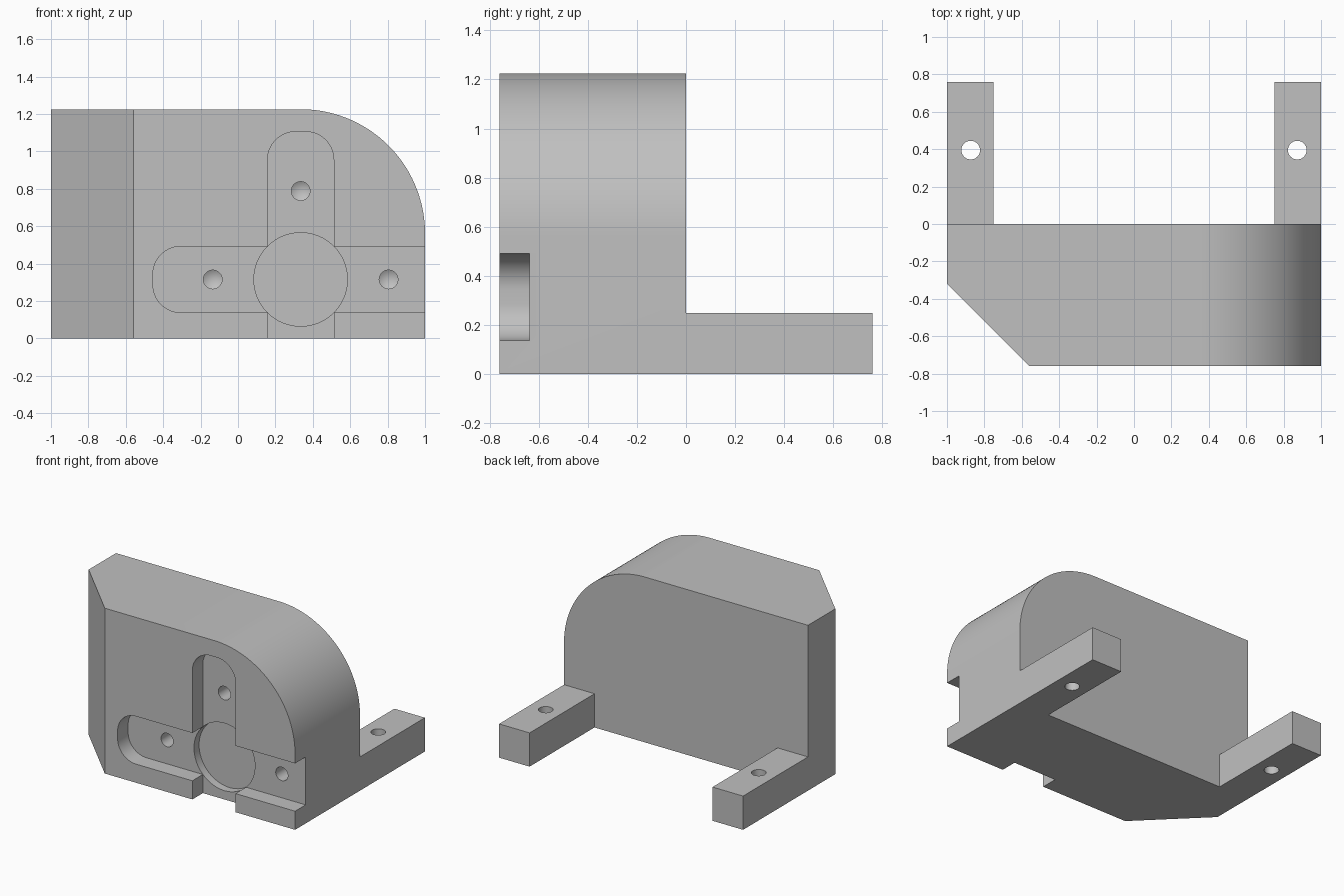
import bpy, bmesh
from math import pi, sin, cos
from mathutils import Matrix, Vector

if "Cube" in bpy.data.objects:
    bpy.data.objects.remove(bpy.data.objects["Cube"])

grey = bpy.data.materials.new("light grey")
grey.use_nodes = True
GREY = (0.53, 0.53, 0.53, 1)
grey.diffuse_color = GREY
grey.node_tree.nodes["Principled BSDF"].inputs["Base Color"].default_value = GREY

HALF_DEPTH = 0.76
HEIGHT = 1.225
FRONT = -HALF_DEPTH
HUB_X, HUB_Z = 0.335, 0.315
SLOT_FLOOR = FRONT + 0.123


def finish(name, bm):
    bmesh.ops.recalc_face_normals(bm, faces=bm.faces)
    mesh = bpy.data.meshes.new(name)
    bm.to_mesh(mesh)
    bm.free()
    mesh.materials.append(grey)
    obj = bpy.data.objects.new(name, mesh)
    bpy.context.collection.objects.link(obj)
    return obj


def prism(name, points, direction):
    """Extrude a flat outline along a direction."""
    bm = bmesh.new()
    face = bm.faces.new([bm.verts.new(p) for p in points])
    grown = bmesh.ops.extrude_face_region(bm, geom=[face], use_keep_orig=True)
    verts = [g for g in grown["geom"] if isinstance(g, bmesh.types.BMVert)]
    bmesh.ops.translate(bm, verts=verts, vec=direction)
    return finish(name, bm)


def box(name, low, high):
    (x0, y0, z0), (x1, y1, z1) = low, high
    outline = [(x0, y0, z0), (x1, y0, z0), (x1, y1, z0), (x0, y1, z0)]
    return prism(name, outline, (0, 0, z1 - z0))


def arc(cx, cz, radius, start, end, steps):
    angles = [start + (end - start) * i / steps for i in range(steps + 1)]
    return [(cx + radius * cos(a), cz + radius * sin(a)) for a in angles]


def front_prism(name, outline, y0, y1):
    return prism(name, [(x, y0, z) for x, z in outline], (0, y1 - y0, 0))


def drill(name, x, z, radius, depth):
    """Blind hole with a conical tip, drilled backwards from the slot floor."""
    start, end = SLOT_FLOOR - 0.05, SLOT_FLOOR + depth
    bm = bmesh.new()
    ring = [bm.verts.new((px, start, pz))
            for px, pz in arc(x, z, radius, 0, 2 * pi, 32)[:-1]]
    back = [bm.verts.new((v.co.x, end, v.co.z)) for v in ring]
    tip = bm.verts.new((x, end + radius * 0.6, z))
    bm.faces.new(ring)
    for i in range(len(ring)):
        j = (i + 1) % len(ring)
        bm.faces.new((ring[i], ring[j], back[j], back[i]))
        bm.faces.new((back[i], back[j], tip))
    return finish(name, bm)


def combine(obj, tool, operation):
    mod = obj.modifiers.new(tool.name, "BOOLEAN")
    mod.operation = operation
    mod.solver = "EXACT"
    mod.object = tool
    bpy.context.view_layer.objects.active = obj
    bpy.ops.object.modifier_apply(modifier=mod.name)
    bpy.data.objects.remove(tool)


# Main block with one large rounded upper corner
R = 0.665
outline = [(-1, 0), (1, 0)] + arc(1 - R, HEIGHT - R, R, 0, pi / 2, 48) + [(-1, HEIGHT)]
block = front_prism("bracket_block", outline, FRONT, 0)

# Chamfered front corner on the right
combine(block, prism("chamfer_cutter", [
    (-1.2, -0.12, -0.1), (-0.36, -0.96, -0.1), (-1.2, -0.96, -0.1)],
    (0, 0, 2)), "DIFFERENCE")

# Two rear mounting feet with through holes
for side in (-1, 1):
    x0, x1 = sorted((side * 0.75, side))
    foot = box("foot", (x0, -0.1, 0), (x1, HALF_DEPTH, 0.25))
    combine(block, foot, "UNION")
    hole = prism("foot_hole_cutter", [
        (x, y, -0.1) for x, y in arc(side * 0.873, 0.395, 0.05, 0, 2 * pi, 32)[:-1]],
        (0, 0, 0.5))
    combine(block, hole, "DIFFERENCE")

# Crossing slots, each rounded at its closed end
W, C = 0.177, 0.15
left, top = -0.455, 1.105
across = ([(1.2, HUB_Z + W)]
          + arc(left + C, HUB_Z + W - C, C, pi / 2, pi, 16)
          + arc(left + C, HUB_Z - W + C, C, pi, 1.5 * pi, 16)
          + [(1.2, HUB_Z - W)])
upright = ([(HUB_X - W, -0.2), (HUB_X + W, -0.2)]
           + arc(HUB_X + W - C, top - C, C, 0, pi / 2, 16)
           + arc(HUB_X - W + C, top - C, C, pi / 2, pi, 16))
for name, shape in (("across_slot", across), ("upright_slot", upright)):
    combine(block, front_prism(name, shape, FRONT - 0.1, SLOT_FLOOR), "DIFFERENCE")

# Round pocket where the slots cross
pocket = arc(HUB_X, HUB_Z, 0.25, 0, 2 * pi, 64)[:-1]
combine(block, front_prism("pocket", pocket, FRONT - 0.1, SLOT_FLOOR + 0.06), "DIFFERENCE")

# Screw holes in three arms of the cross
for dx, dz in ((-0.47, 0), (0.47, 0), (0, 0.473)):
    combine(block, drill("screw_hole", HUB_X + dx, HUB_Z + dz, 0.05, 0.2), "DIFFERENCE")

# Smooth curved walls, crisp edges
bpy.ops.object.select_all(action="DESELECT")
block.select_set(True)
bpy.context.view_layer.objects.active = block
bpy.ops.object.shade_smooth_by_angle(angle=pi / 6)
